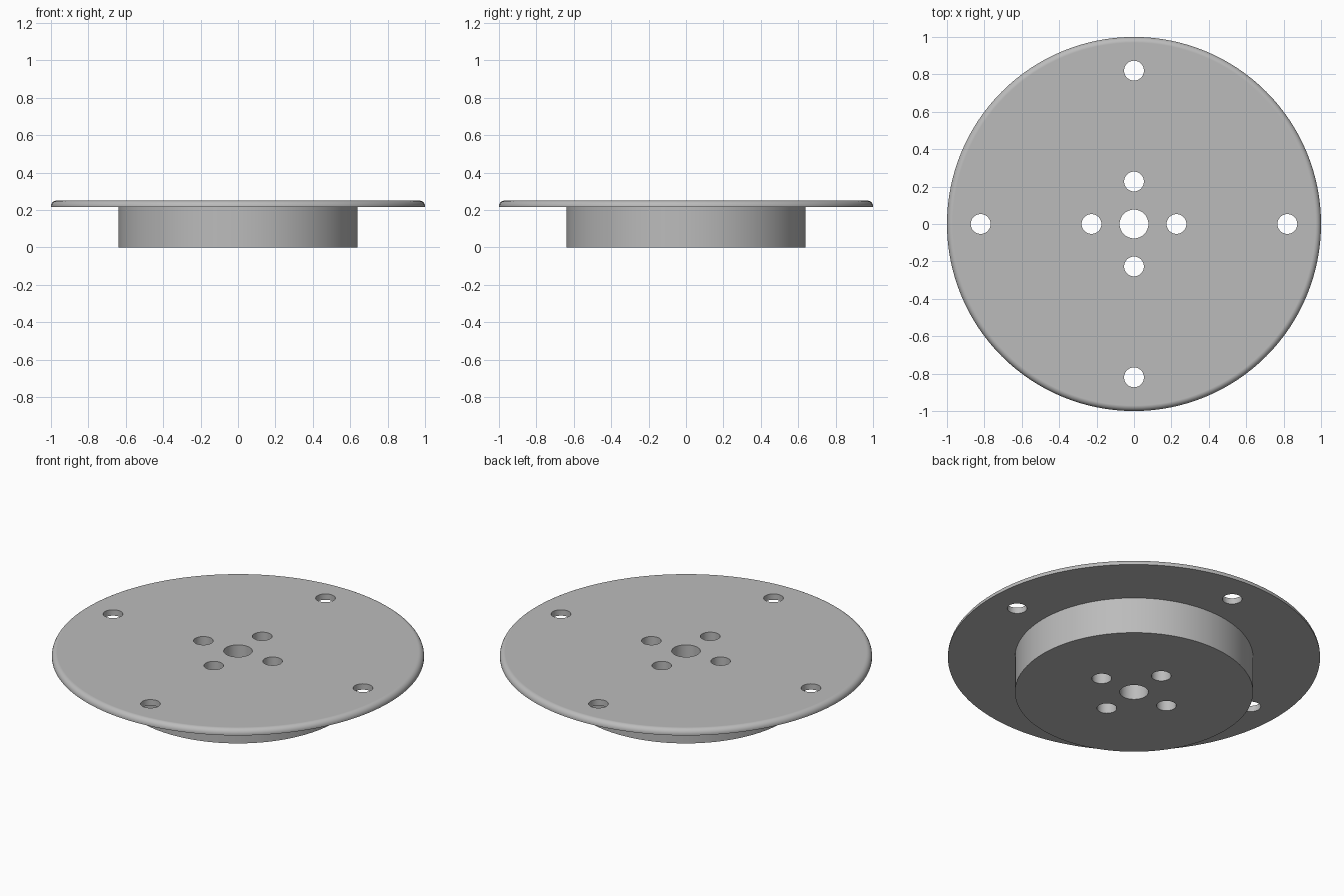
import bpy, bmesh
from math import sin, cos, pi, radians

cube = bpy.data.objects.get("Cube")
if cube:
    bpy.data.objects.remove(cube, do_unlink=True)

HEIGHT, FLANGE_BASE, FILLET = 0.25, 0.215, 0.03
HUB_RADIUS, SEGMENTS = 0.64, 128

grey = bpy.data.materials.new("plain grey")
grey.use_nodes = True
colour = (0.5, 0.5, 0.5, 1)
grey.diffuse_color = colour
grey.node_tree.nodes["Principled BSDF"].inputs["Base Color"].default_value = colour


def lathe(name, profile, segments, x=0, y=0):
    """Closed solid of revolution about a vertical axis, with flat end caps."""
    bm = bmesh.new()
    rings = []
    for r, z in profile:
        rings.append([bm.verts.new((x + r * cos(2 * pi * i / segments),
                                    y + r * sin(2 * pi * i / segments), z))
                      for i in range(segments)])
    for low, high in zip(rings, rings[1:]):
        for i in range(segments):
            j = (i + 1) % segments
            bm.faces.new((low[i], low[j], high[j], high[i]))
    bm.faces.new(rings[0][::-1])
    bm.faces.new(rings[-1])
    mesh = bpy.data.meshes.new(name)
    bm.to_mesh(mesh)
    bm.free()
    mesh.materials.append(grey)
    obj = bpy.data.objects.new(name, mesh)
    bpy.context.collection.objects.link(obj)
    return obj


# Hub and wide flange with a rounded upper rim
fillet = [(1 - FILLET + FILLET * cos(a), HEIGHT - FILLET + FILLET * sin(a))
          for a in (radians(90 * k / 8) for k in range(9))]
profile = [(HUB_RADIUS, 0), (HUB_RADIUS, FLANGE_BASE), (1, FLANGE_BASE)] + fillet
body = lathe("flanged_hub", profile, SEGMENTS)

# Through holes: centre bore, inner bolt circle, outer bolt circle
holes = [(0, 0, 0.077)]
for distance in (0.227, 0.82):
    for k in range(4):
        holes.append((distance * cos(k * pi / 2), distance * sin(k * pi / 2), 0.053))

bpy.context.view_layer.objects.active = body
for x, y, r in holes:
    cutter = lathe("hole_cutter", [(r, -0.1), (r, HEIGHT + 0.1)], 48, x, y)
    cutter.hide_render = True
    cut = body.modifiers.new("hole", 'BOOLEAN')
    cut.operation, cut.solver, cut.object = 'DIFFERENCE', 'EXACT', cutter
    bpy.ops.object.modifier_apply(modifier=cut.name)
    bpy.data.objects.remove(cutter, do_unlink=True)

# Smooth round walls, crisp edges, flat caps
bpy.ops.object.select_all(action='DESELECT')
body.select_set(True)
bpy.ops.object.shade_smooth_by_angle(angle=radians(30))
flat = body.modifiers.new("flat caps", 'WEIGHTED_NORMAL')
flat.keep_sharp = True
